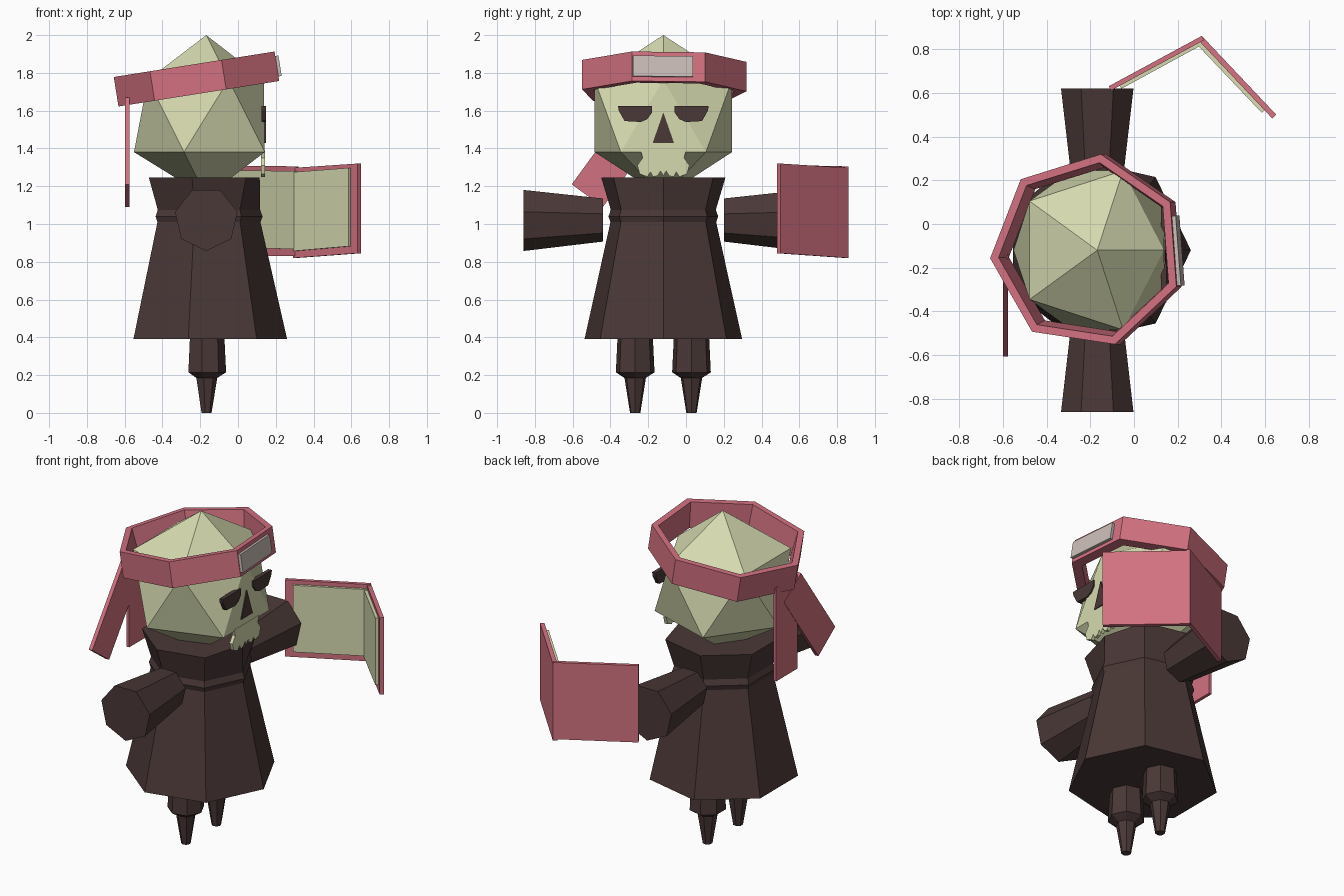
import bpy, bmesh, math
from mathutils import Matrix, Vector

if "Cube" in bpy.data.objects:
    bpy.data.objects.remove(bpy.data.objects["Cube"])


def material(name, rgb):
    m = bpy.data.materials.new(name)
    m.diffuse_color = (*rgb, 1)
    m.use_nodes = True
    m.node_tree.nodes["Principled BSDF"].inputs["Base Color"].default_value = m.diffuse_color
    return m


BONE = material("bone", (0.67, 0.70, 0.43))
PINK = material("dusty_pink", (0.64, 0.165, 0.215))
DARK = material("dark_cloth", (0.068, 0.040, 0.038))
METAL = material("pale_metal", (0.60, 0.51, 0.48))

CX, CY = -0.168, -0.12          # vertical axis of the figure, which faces +x


def make(name, bm, mat):
    bmesh.ops.recalc_face_normals(bm, faces=bm.faces)
    me = bpy.data.meshes.new(name)
    bm.to_mesh(me)
    bm.free()
    me.materials.append(mat)
    ob = bpy.data.objects.new(name, me)
    bpy.context.collection.objects.link(ob)
    return ob


def loft(name, rings, mat, closed=False):
    """Skin a stack of equal rings; cap the ends or join last to first."""
    bm = bmesh.new()
    vs = [[bm.verts.new(p) for p in r] for r in rings]
    n = len(vs[0])
    pairs = list(zip(vs, vs[1:])) + ([(vs[-1], vs[0])] if closed else [])
    for a, b in pairs:
        for i in range(n):
            j = (i + 1) % n
            bm.faces.new((a[i], a[j], b[j], b[i]))
    if not closed:
        bm.faces.new(vs[0])
        bm.faces.new(vs[-1])
    return make(name, bm, mat)


def ring(r, z, cx=CX, cy=CY, start=0.0, n=7):
    return [Vector((cx + r * math.cos(start + math.tau * i / n),
                    cy + r * math.sin(start + math.tau * i / n), z)) for i in range(n)]


def plate(name, yz, x0, x1, mat):
    """Outline in y/z extruded along x."""
    return loft(name, [[(x, y, z) for y, z in yz] for x in (x0, x1)], mat)


# Coat with collar and belt ridge
coat = [ring(r, z) for r, z in ((0.428, 0.39), (0.287, 1.01), (0.298, 1.04),
                                (0.285, 1.075), (0.337, 1.245))]
coat[-1][0].x = 0.115           # collar is pressed in at the throat
loft("coat", coat, DARK)

# Legs
for side in (-1, 1):
    y = CY + side * 0.149
    loft("leg", [ring(r, z, cy=y) for r, z in ((0.028, 0), (0.058, 0.185),
                                               (0.105, 0.215), (0.096, 0.40))], DARK)

# Flared sleeves
for side in (-1, 1):
    rings = []
    for r, d in ((0.12, 0.32), (0.17, 0.74)):
        rings.append([(CX + r * math.sin(math.tau * i / 7), CY + side * d,
                       1.027 - r * math.cos(math.tau * i / 7)) for i in range(7)])
    loft("sleeve", rings, DARK)

# Head: icosahedron with a flattened face
R, HZ = 0.428, 1.572
bm = bmesh.new()
top = bm.verts.new((CX, CY, HZ + R))
bottom = bm.verts.new((CX, CY, HZ - R))
up = [bm.verts.new(p) for p in ring(0.894 * R, HZ + 0.447 * R, n=5)]
low = [bm.verts.new(p) for p in ring(0.894 * R, HZ - 0.447 * R, start=math.pi / 5, n=5)]
up[0].co.x = 0.137
for i in range(5):
    j = (i + 1) % 5
    bm.faces.new((top, up[i], up[j]))
    bm.faces.new((up[i], low[i], up[j]))
    bm.faces.new((low[i], low[j], up[j]))
    bm.faces.new((bottom, low[j], low[i]))
make("head", bm, BONE)

# Eyes, nose and toothed jaw
eye = [(0.06, 1.59), (0.06, 1.625), (0.24, 1.625), (0.236, 1.60),
       (0.205, 1.545), (0.12, 1.54), (0.085, 1.555)]
for side in (-1, 1):
    plate("eye", [(CY + side * y, z) for y, z in eye], 0.124, 0.148, DARK)
plate("nose", [(CY, 1.59), (CY - 0.056, 1.43), (CY + 0.056, 1.43)], 0.130, 0.147, DARK)
half_jaw = [(0.0, 1.255), (0.015, 1.28), (0.03, 1.255), (0.055, 1.25), (0.068, 1.275),
            (0.085, 1.25), (0.125, 1.265), (0.138, 1.31), (0.11, 1.35), (0.12, 1.39)]
jaw = [(CY + y, z) for y, z in half_jaw] + [(CY - y, z) for y, z in half_jaw[:0:-1]]
plate("jaw", jaw, 0.122, 0.143, BONE)

# Tilted headband with a metal plate on the front facet
tilt = Matrix.Translation((-0.205, -0.123, 1.77)) @ Matrix.Rotation(math.radians(-9), 4, 'Y')
spin = math.radians(30)
band = [ring(r, z, 0, 0, spin) for r, z in ((0.447, -0.079), (0.447, 0.079),
                                            (0.408, 0.079), (0.385, -0.079))]
loft("headband", [[tilt @ p for p in r] for r in band], PINK, closed=True)
turn = tilt @ Matrix.Rotation(math.radians(4.3), 4, 'Z')
loft("headband_plate", [[turn @ Vector((x, y - 0.03, z)) for y, z in
                         ((-0.16, -0.055), (0.16, -0.055), (0.16, 0.055), (-0.16, 0.055))]
                        for x in (0.395, 0.420)], METAL)

# Headband tails
plate("tail_straight", [(-0.03, 1.67), (-0.03, 1.09), (-0.24, 1.09), (-0.24, 1.67)],
      -0.597, -0.577, PINK)
plate("tail_slanted", [(-0.27, 1.67), (-0.605, 1.21), (-0.44, 1.09), (-0.105, 1.55)],
      -0.599, -0.575, PINK)


# Open book: covers with a page block on the inner side
def slab(name, a, b, za, zb, d0, d1, mat):
    """Upright panel from a to b, between depths d0 and d1 on its inner side."""
    a, b = Vector(a), Vector(b)
    u = (b - a).normalized()
    n = Vector((u.y, -u.x))
    rings = []
    for p, zs in ((a, za), (b, zb)):
        rings.append([(*(p + n * d), z) for d, z in ((d0, zs[0]), (d1, zs[0]),
                                                     (d1, zs[1]), (d0, zs[1]))])
    loft(name, rings, mat)


hinge = (0.31, 0.86)
slab("cover_left", (-0.115, 0.63), hinge, (0.835, 1.31), (0.83, 1.305), 0, 0.022, PINK)
slab("pages_left", (-0.075, 0.65), (0.30, 0.854), (0.872, 1.285), (0.868, 1.28), 0.02, 0.036, BONE)
slab("cover_right", hinge, (0.65, 0.50), (0.82, 1.297), (0.845, 1.32), 0, 0.025, PINK)
slab("pages_right", (0.325, 0.842), (0.615, 0.537), (0.857, 1.275), (0.882, 1.297), 0.02, 0.042, BONE)
